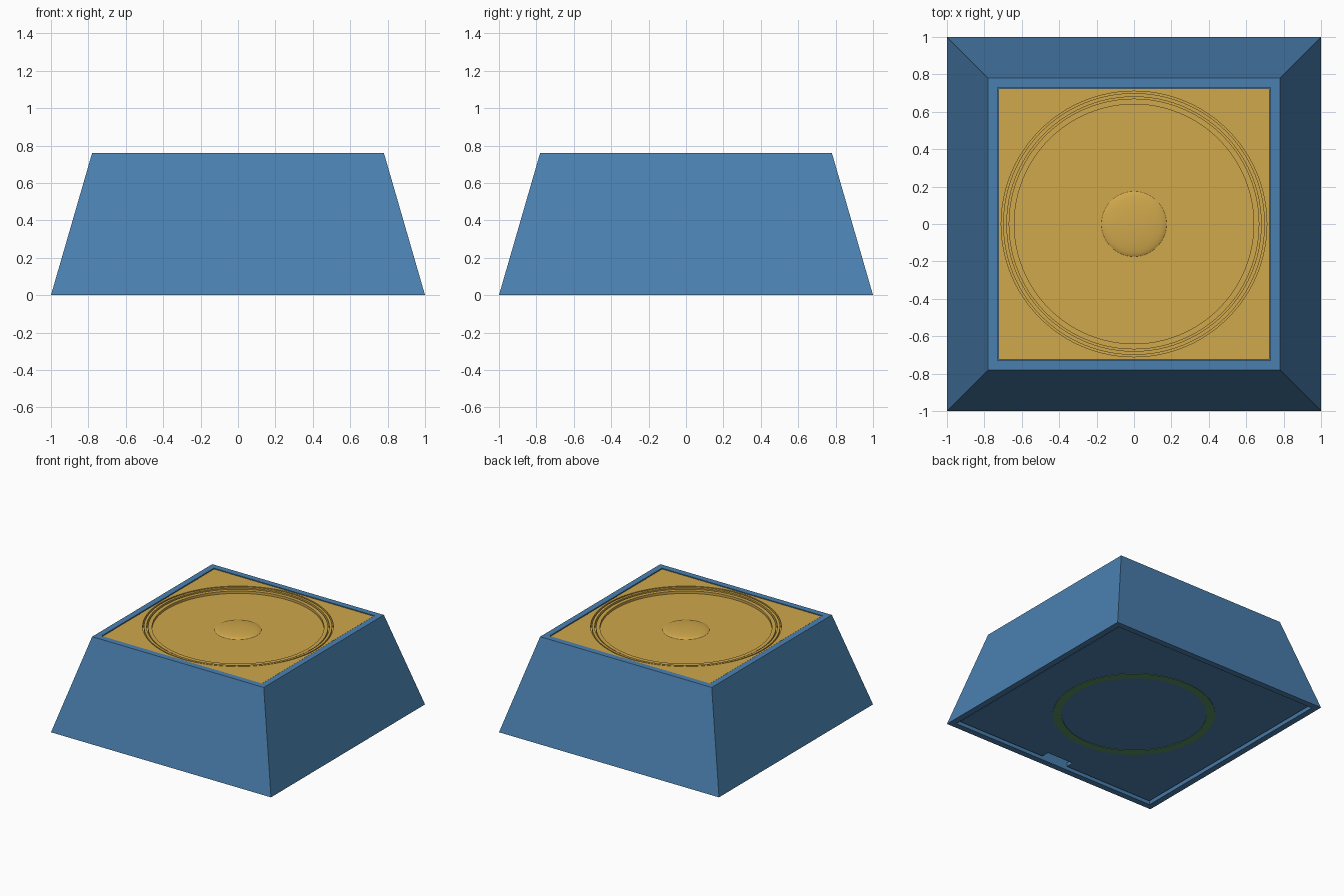
import bpy
import bmesh
from math import sqrt, pi, cos, sin, radians

old = bpy.data.objects.get("Cube")
if old:
    bpy.data.objects.remove(old, do_unlink=True)


def material(name, rgb):
    """Flat colour given as sRGB bytes, stored as linear values."""
    lin = [((c / 255 + 0.055) / 1.055) ** 2.4 for c in rgb] + [1.0]
    mat = bpy.data.materials.new(name)
    mat.use_nodes = True
    mat.diffuse_color = lin
    mat.node_tree.nodes["Principled BSDF"].inputs["Base Color"].default_value = lin
    return mat


blue = material("steel blue", (74, 128, 176))
gold = material("warm gold", (208, 168, 76))
green = material("muted green", (88, 144, 100))


def revolve(name, profile, mat, sides=96):
    """Revolve a closed profile of (radius, z); four sides give a square part."""
    scale, turn = (sqrt(2), pi / 4) if sides == 4 else (1, 0)
    bm = bmesh.new()
    rings = []
    for i in range(sides):
        a = turn + 2 * pi * i / sides
        rings.append([bm.verts.new((r * scale * cos(a), r * scale * sin(a), z))
                      for r, z in profile])
    n = len(profile)
    for i in range(sides):
        a, b = rings[i], rings[(i + 1) % sides]
        for j in range(n):
            k = (j + 1) % n
            if profile[j][0] or profile[k][0]:
                bm.faces.new((a[j], b[j], b[k], a[k]))
    bmesh.ops.remove_doubles(bm, verts=bm.verts, dist=1e-5)
    bmesh.ops.recalc_face_normals(bm, faces=bm.faces)
    mesh = bpy.data.meshes.new(name)
    bm.to_mesh(mesh)
    bm.free()
    mesh.materials.append(mat)
    ob = bpy.data.objects.new(name, mesh)
    bpy.context.collection.objects.link(ob)
    if sides > 4:
        bpy.ops.object.select_all(action="DESELECT")
        ob.select_set(True)
        bpy.context.view_layer.objects.active = ob
        bpy.ops.object.shade_smooth_by_angle(angle=radians(30))
    return ob


def slab(name, half, low, high, mat, sides=4):
    return revolve(name, [(0, low), (half, low), (half, high), (0, high)], mat, sides)


def cut(target, cutter):
    """Subtract the cutter, apply the result and drop the cutter."""
    cutter.hide_render = True
    mod = target.modifiers.new("cut", "BOOLEAN")
    mod.operation = "DIFFERENCE"
    mod.solver = "EXACT"
    mod.object = cutter
    bpy.context.view_layer.objects.active = target
    bpy.ops.object.modifier_apply(modifier=mod.name)
    bpy.data.objects.remove(cutter, do_unlink=True)


# Hollow tapered housing with a rim at the top and a lip at the bottom
revolve("housing", [(1, 0), (0.78, 0.76), (0.73, 0.76), (0.73, 0.68),
                    (0.935, 0.05), (0.95, 0)], blue, 4)

# Square top panel with a round opening
panel = slab("top_panel", 0.724, 0.68, 0.756, gold)
cut(panel, slab("opening_cutter", 0.71, 0.71, 0.8, gold, 96))

# Concentric rings around the disc
revolve("outer_ring", [(0.70, 0.70), (0.70, 0.754), (0.68, 0.754), (0.68, 0.70)], gold)
revolve("inner_ring", [(0.67, 0.70), (0.67, 0.748), (0.64, 0.748), (0.64, 0.70)], gold)

# Recessed disc and its low central dome
slab("disc", 0.66, 0.70, 0.728, gold, 96)
steps = 10
dome = [(0.175 * cos(t), 0.726 + 0.024 * sin(t))
        for t in (pi / 2 * i / steps for i in range(steps))]
revolve("dome", [(0, 0.726)] + dome + [(0, 0.75)], gold)

# Bottom lid with a finger notch on the front edge
lid = slab("bottom_lid", 0.93, 0.015, 0.045, blue)
bpy.ops.mesh.primitive_cube_add(size=1, location=(0, -0.91, 0.03))
notch = bpy.context.object
notch.name = "notch_cutter"
notch.scale = (0.24, 0.09, 0.2)
bpy.context.view_layer.update()
cut(lid, notch)

# Thin ring on the underside
revolve("underside_ring", [(0.545, 0.011), (0.61, 0.011), (0.61, 0.018),
                           (0.545, 0.018)], green)
